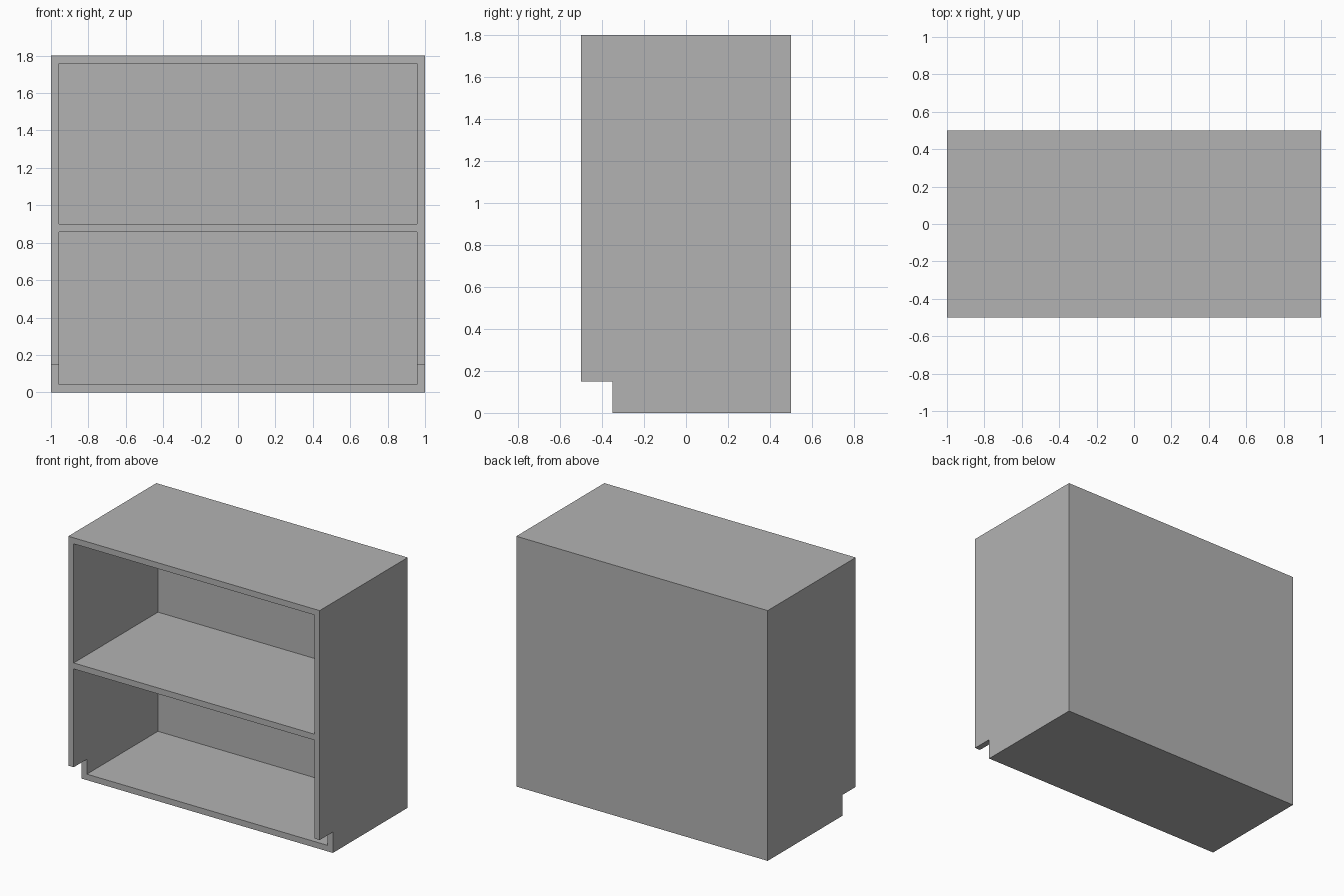
import bpy
import bmesh
from mathutils import Matrix, Vector

cube = bpy.data.objects.get("Cube")
if cube:
    bpy.data.objects.remove(cube, do_unlink=True)

WIDTH, DEPTH, HEIGHT = 2.0, 1.0, 1.8
BOARD = 0.043          # thickness of every panel
TOE = 0.15             # height and depth of the toe kick
SHELF_TOP = 0.9

grey = bpy.data.materials.new("plain grey")
grey.use_nodes = True
colour = (0.45, 0.45, 0.45, 1)
grey.diffuse_color = colour
grey.node_tree.nodes["Principled BSDF"].inputs["Base Color"].default_value = colour


def make_object(name, bm):
    bmesh.ops.recalc_face_normals(bm, faces=bm.faces)
    mesh = bpy.data.meshes.new(name)
    bm.to_mesh(mesh)
    bm.free()
    mesh.materials.append(grey)
    obj = bpy.data.objects.new(name, mesh)
    bpy.context.collection.objects.link(obj)
    return obj


def make_box(name, low, high):
    low, high = Vector(low), Vector(high)
    bm = bmesh.new()
    bmesh.ops.create_cube(bm, size=1, matrix=Matrix.Translation((low + high) / 2)
                          @ Matrix.Diagonal((*(high - low), 1)))
    return make_object(name, bm)


# Cabinet body: side profile with a toe kick, extruded across the width
front, back = -DEPTH / 2, DEPTH / 2
profile = [(front, TOE), (front + TOE, TOE), (front + TOE, 0),
           (back, 0), (back, HEIGHT), (front, HEIGHT)]
bm = bmesh.new()
side = bm.faces.new([bm.verts.new((-WIDTH / 2, y, z)) for y, z in profile])
swept = bmesh.ops.extrude_face_region(bm, geom=[side])["geom"]
bmesh.ops.translate(bm, vec=(WIDTH, 0, 0),
                    verts=[v for v in swept if isinstance(v, bmesh.types.BMVert)])
cabinet = make_object("cabinet_body", bm)

# Open compartments below and above the shelf
inner = WIDTH / 2 - BOARD
spans = {"lower_compartment": (BOARD, SHELF_TOP - BOARD),
         "upper_compartment": (SHELF_TOP, HEIGHT - BOARD)}
for name, (bottom, top) in spans.items():
    cutter = make_box(name + "_cutter", (-inner, front - 0.1, bottom),
                      (inner, back - BOARD, top))
    cutter.hide_render = True
    cut = cabinet.modifiers.new(name, "BOOLEAN")
    cut.operation = "DIFFERENCE"
    cut.solver = "EXACT"
    cut.object = cutter

# Apply the cuts and discard the cutters
bpy.context.view_layer.objects.active = cabinet
cabinet.select_set(True)
for cut in list(cabinet.modifiers):
    cutter = cut.object
    bpy.ops.object.modifier_apply(modifier=cut.name)
    bpy.data.objects.remove(cutter, do_unlink=True)
